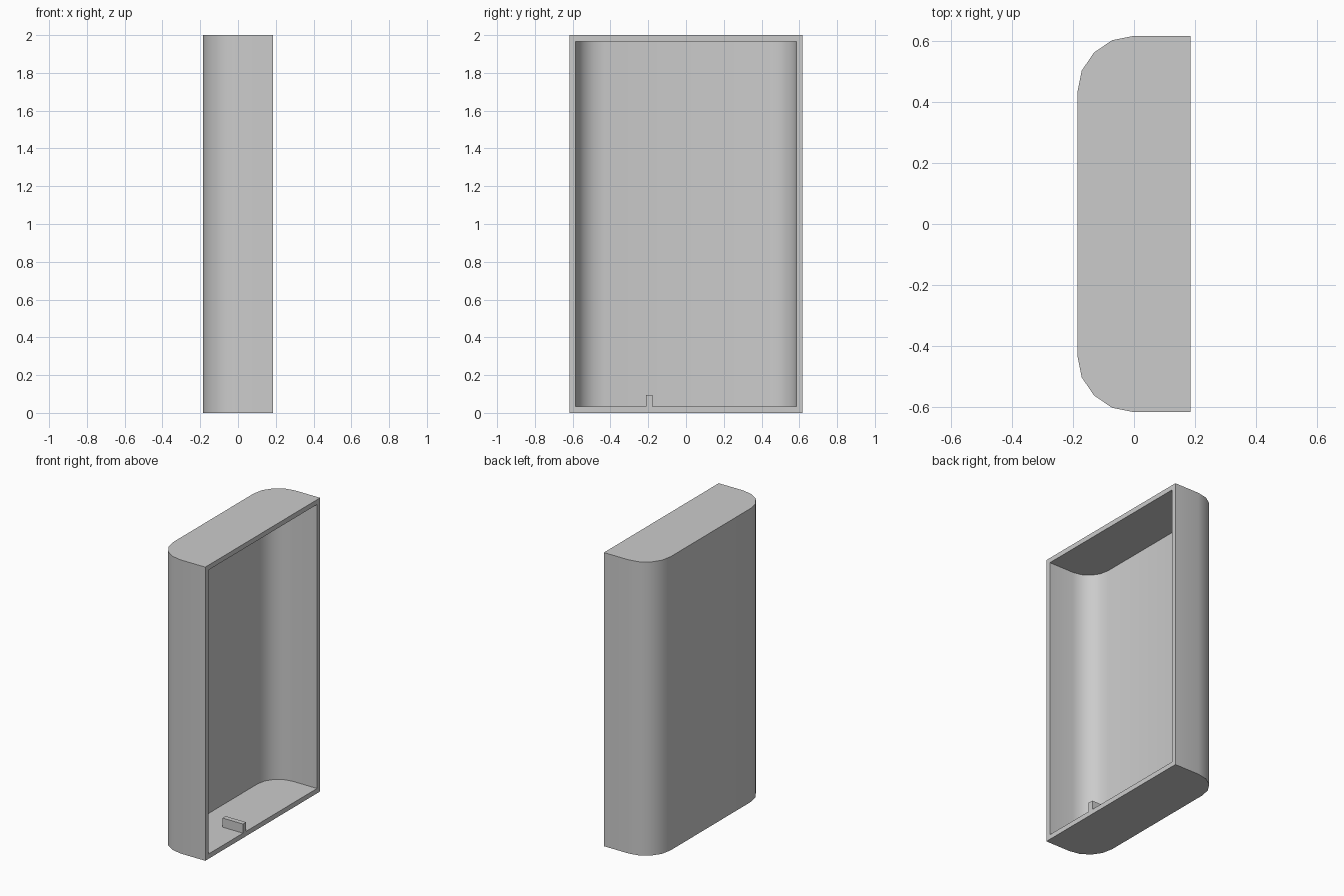
import bpy, bmesh, math

if "Cube" in bpy.data.objects:
    bpy.data.objects.remove(bpy.data.objects["Cube"], do_unlink=True)

HALF_X, HALF_Y, HEIGHT, WALL = 0.186, 0.618, 2.0, 0.033
RADIUS, STEPS = 0.186, 4

grey = bpy.data.materials.new("plain grey")
grey.use_nodes = True
grey.diffuse_color = (0.6, 0.6, 0.6, 1)
grey.node_tree.nodes["Principled BSDF"].inputs["Base Color"].default_value = (0.6, 0.6, 0.6, 1)


def add_object(name, bm):
    bmesh.ops.recalc_face_normals(bm, faces=bm.faces)
    mesh = bpy.data.meshes.new(name)
    bm.to_mesh(mesh)
    bm.free()
    mesh.materials.append(grey)
    mesh.shade_smooth()
    mesh.set_sharp_from_angle(angle=math.radians(30))
    obj = bpy.data.objects.new(name, mesh)
    bpy.context.collection.objects.link(obj)
    return obj


def section(inset):
    """Open outline with two rounded corners on the -x side."""
    r = RADIUS - inset
    cx, cy = RADIUS - HALF_X, HALF_Y - RADIUS
    arc = [(cx - r * math.sin(a), cy + r * math.cos(a))
           for a in (math.pi / 2 * i / STEPS for i in range(STEPS + 1))]
    half = [(HALF_X, HALF_Y - inset)] + arc
    return half + [(x, -y) for x, y in reversed(half)]


def tray_skin(bm, inset):
    """Walls, floor and ceiling, left open on +x; returns the opening's corners."""
    low, high = ([bm.verts.new((x, y, z)) for x, y in section(inset)]
                 for z in (inset, HEIGHT - inset))
    bm.faces.new(low)
    bm.faces.new(high)
    for i in range(len(low) - 1):
        bm.faces.new((low[i], low[i + 1], high[i + 1], high[i]))
    return [low[0], low[-1], high[-1], high[0]]


# Hollow case: outer and inner skins joined by a flat rim
bm = bmesh.new()
outer = tray_skin(bm, 0)
inner = tray_skin(bm, WALL)
for i in range(4):
    j = (i + 1) % 4
    bm.faces.new((outer[i], outer[j], inner[j], inner[i]))
add_object("case_shell", bm)

# Small locating tab on the inside floor, flush with the rim
bm = bmesh.new()
bmesh.ops.create_cube(bm, size=1)
bmesh.ops.scale(bm, vec=(0.155, 0.034, 0.062), verts=bm.verts)
tab = add_object("floor_tab", bm)
tab.location = (HALF_X - 0.0775, -0.195, WALL + 0.031)
